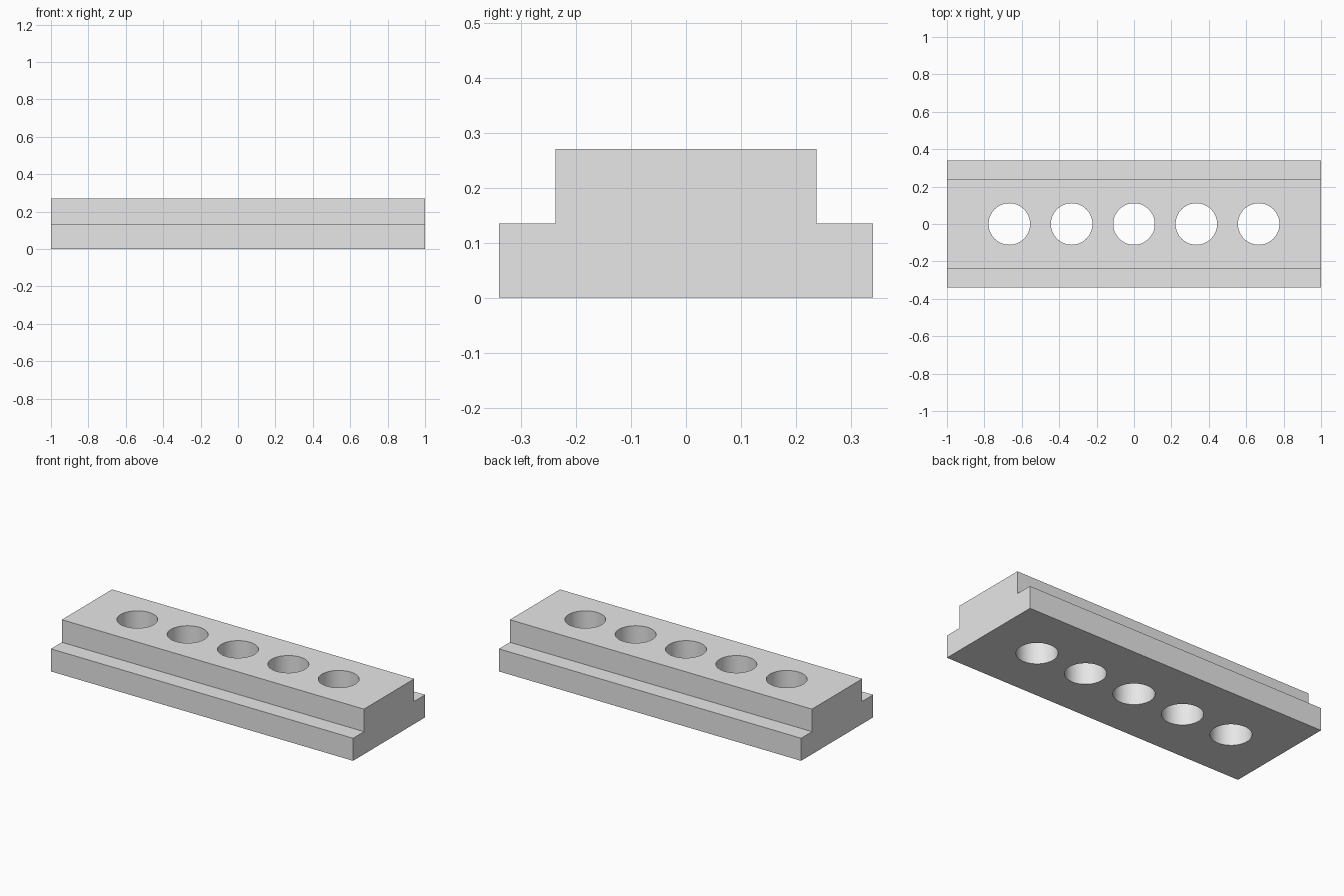
import bpy
import bmesh

cube = bpy.data.objects.get("Cube")
if cube:
    bpy.data.objects.remove(cube, do_unlink=True)

HALF_LENGTH = 1.0
HOLE_RADIUS = 0.111
HOLE_SPACING = 1 / 3
TOP = 0.27
SHOULDER = 0.135

grey = bpy.data.materials.new("light_grey")
grey.use_nodes = True
grey.diffuse_color = (0.8, 0.8, 0.8, 1)
grey.node_tree.nodes["Principled BSDF"].inputs["Base Color"].default_value = (0.8, 0.8, 0.8, 1)

# Stepped bar: mirrored half profile extruded along x
half = [(0.34, 0), (0.34, SHOULDER), (0.237, SHOULDER), (0.237, TOP)]
profile = half + [(-y, z) for y, z in reversed(half)]
bm = bmesh.new()
face = bm.faces.new([bm.verts.new((-HALF_LENGTH, y, z)) for y, z in profile])
end = bmesh.ops.extrude_face_region(bm, geom=[face])["geom"]
moved = [v for v in end if isinstance(v, bmesh.types.BMVert)]
bmesh.ops.translate(bm, verts=moved, vec=(2 * HALF_LENGTH, 0, 0))
bmesh.ops.recalc_face_normals(bm, faces=bm.faces)
mesh = bpy.data.meshes.new("stepped_bar")
bm.to_mesh(mesh)
bm.free()
mesh.materials.append(grey)
bar = bpy.data.objects.new("stepped_bar", mesh)
bpy.context.collection.objects.link(bar)
bpy.context.view_layer.objects.active = bar

# Row of five through holes
for i in range(-2, 3):
    bpy.ops.mesh.primitive_cylinder_add(
        vertices=64, radius=HOLE_RADIUS, depth=1,
        location=(i * HOLE_SPACING, 0, TOP / 2))
    cutter = bpy.context.object
    cutter.name = "hole_cutter"
    cutter.hide_render = True
    cutter.data.materials.append(grey)
    cut = bar.modifiers.new("hole", "BOOLEAN")
    cut.operation = "DIFFERENCE"
    cut.solver = "EXACT"
    cut.object = cutter
    bpy.context.view_layer.objects.active = bar
    bpy.ops.object.modifier_apply(modifier=cut.name)
    bpy.data.objects.remove(cutter, do_unlink=True)

# Smooth hole walls, crisp edges elsewhere
bpy.ops.object.select_all(action="DESELECT")
bar.select_set(True)
bpy.context.view_layer.objects.active = bar
bpy.ops.object.shade_smooth_by_angle()
